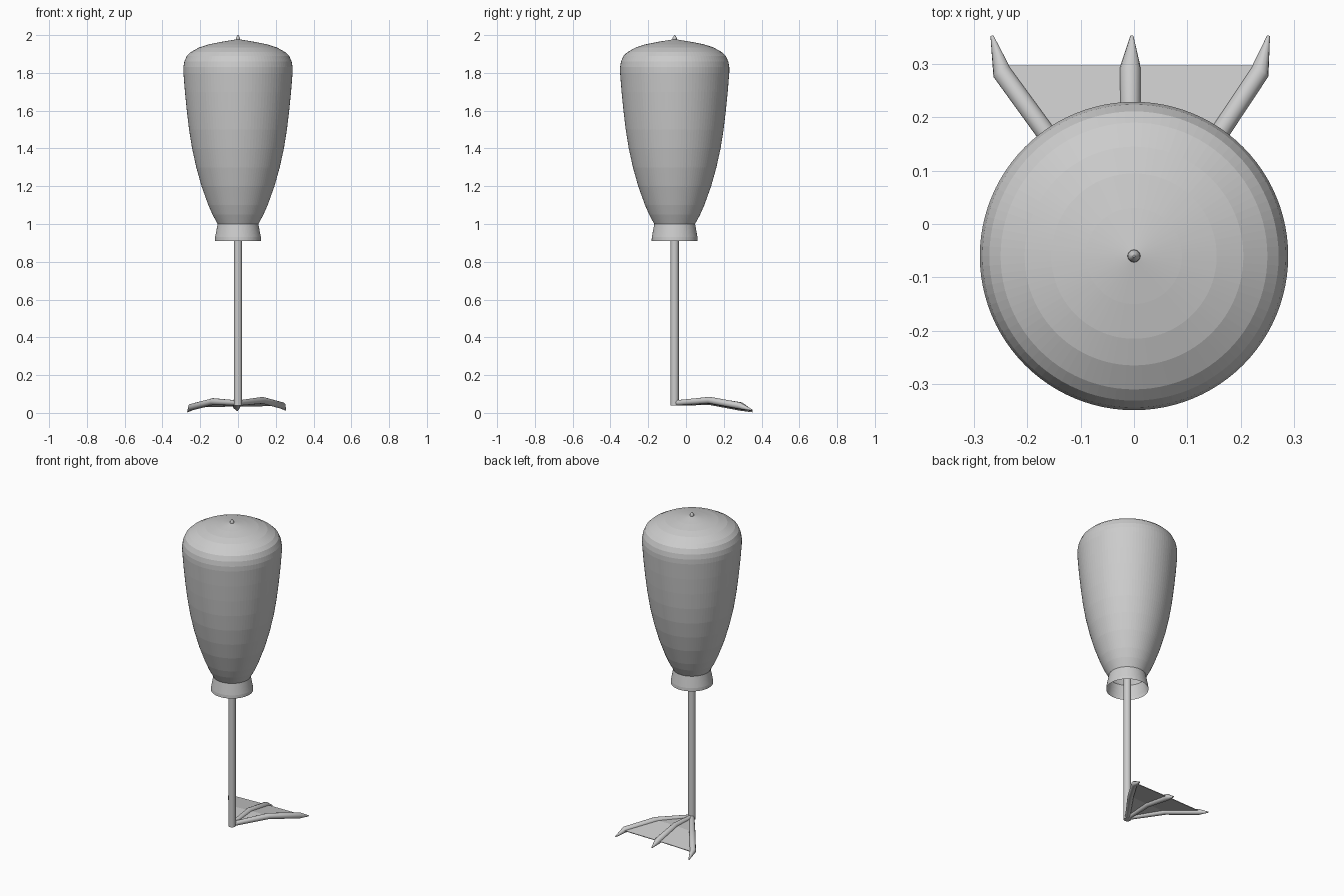
import bpy, bmesh, math
from mathutils import Vector

if "Cube" in bpy.data.objects:
    bpy.data.objects.remove(bpy.data.objects["Cube"])

grey = bpy.data.materials.new("plain grey")
grey.diffuse_color = (0.6, 0.6, 0.6, 1)
grey.use_nodes = True
grey.node_tree.nodes["Principled BSDF"].inputs["Base Color"].default_value = grey.diffuse_color
AXIS_Y = -0.06


def finish(name, bm, smooth=None):
    me = bpy.data.meshes.new(name)
    bm.to_mesh(me)
    bm.free()
    me.materials.append(grey)
    ob = bpy.data.objects.new(name, me)
    bpy.context.collection.objects.link(ob)
    if smooth:
        bpy.ops.object.select_all(action='DESELECT')
        ob.select_set(True)
        bpy.context.view_layer.objects.active = ob
        bpy.ops.object.shade_smooth_by_angle(angle=math.radians(smooth))
    return ob


def bridge(bm, rings):
    n = len(rings[0])
    for a, b in zip(rings, rings[1:]):
        for i in range(n):
            j = (i + 1) % n
            bm.faces.new((a[i], a[j], b[j], b[i]))


def lathe(name, profile, n, caps=False, smooth=None):
    """Turn (radius, height) points around the lamp's axis."""
    bm = bmesh.new()
    rings = [[bm.verts.new((r * math.cos(2 * math.pi * i / n),
                            AXIS_Y + r * math.sin(2 * math.pi * i / n), z))
              for i in range(n)] for r, z in profile]
    bridge(bm, rings)
    if caps:
        bm.faces.new(rings[0][::-1])
        bm.faces.new(rings[-1])
    return finish(name, bm, smooth)


def toe(name, path, n=12):
    """Tapered tube through (x, y, z, radius) points."""
    bm = bmesh.new()
    pts = [Vector(p[:3]) for p in path]
    rings = []
    for k, p in enumerate(pts):
        t = (pts[min(k + 1, len(pts) - 1)] - pts[max(k - 1, 0)]).normalized()
        side = t.cross(Vector((0, 0, 1))).normalized()
        up = side.cross(t)
        r = path[k][3]
        rings.append([bm.verts.new(p + r * (math.cos(2 * math.pi * i / n) * side
                                            + math.sin(2 * math.pi * i / n) * up))
                      for i in range(n)])
    bridge(bm, rings)
    bm.faces.new(rings[0][::-1])
    bm.faces.new(rings[-1])
    bmesh.ops.recalc_face_normals(bm, faces=bm.faces)
    return finish(name, bm, 35)


# Feather-like shade: open flared cuff below a tall rounded body
lathe("shade", [(0.122, 0.91), (0.121, 0.93), (0.108, 1.0), (0.135, 1.05), (0.157, 1.1),
                (0.193, 1.2), (0.221, 1.3), (0.243, 1.4), (0.259, 1.5), (0.271, 1.6),
                (0.281, 1.7), (0.289, 1.8), (0.289, 1.83), (0.284, 1.86), (0.271, 1.89),
                (0.25, 1.91), (0.205, 1.935), (0.155, 1.951), (0.09, 1.964),
                (0.035, 1.973), (0.004, 1.978)], 96)

# Finial on top
lathe("finial", [(0.006, 1.965), (0.012, 1.977), (0.011, 1.985), (0.006, 1.994),
                 (0.002, 2.0)], 16, True, 40)

# Leg pole
lathe("leg", [(0.022, 0.04), (0.022, 1.02)], 24, True, 40)

# Three toes with claws
toes = {
    "left_toe": [(0, -0.06, 0.052, 0.014), (-0.132, 0.125, 0.06, 0.018),
                 (-0.248, 0.285, 0.03, 0.018), (-0.266, 0.352, 0.006, 0.003)],
    "middle_toe": [(0, -0.06, 0.052, 0.014), (-0.006, 0.12, 0.066, 0.018),
                   (-0.007, 0.292, 0.036, 0.02), (-0.004, 0.352, 0.012, 0.003)],
    "right_toe": [(0, -0.06, 0.052, 0.014), (0.13, 0.125, 0.067, 0.018),
                  (0.236, 0.285, 0.038, 0.018), (0.252, 0.352, 0.014, 0.003)],
}
for name, path in toes.items():
    toe(name, path)

# Web stretched between the toes
bm = bmesh.new()
rows = [[bm.verts.new((p[k][0], 0.297 if k == 2 else p[k][1], p[k][2]))
         for k in range(3)] for p in toes.values()]
for a, b in zip(rows, rows[1:]):
    bm.faces.new((a[0], b[1], a[1]))
    bm.faces.new((a[1], b[1], b[2], a[2]))
bmesh.ops.remove_doubles(bm, verts=bm.verts, dist=0.0001)
bm.normal_update()
for f in bm.faces:
    if f.normal.z < 0:
        f.normal_flip()
web = finish("foot_web", bm)
mod = web.modifiers.new("thickness", 'SOLIDIFY')
mod.thickness = 0.004
mod.offset = 0
